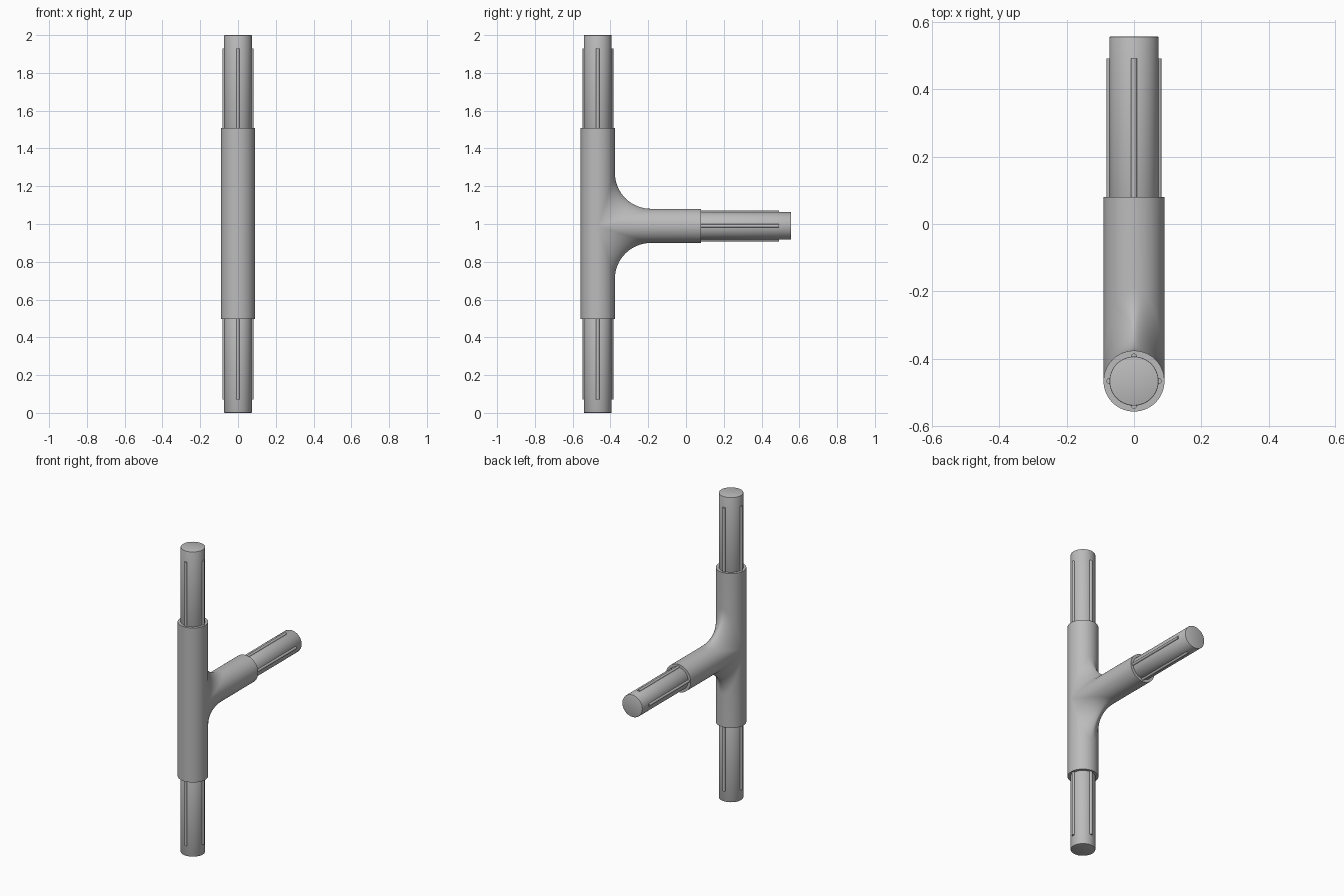
import bpy, bmesh
from math import sin, cos, pi
from mathutils import Vector, Matrix

cube = bpy.data.objects.get("Cube")
if cube:
    bpy.data.objects.remove(cube)

R, FILLET = 0.0905, 0.19               # sleeve radius, fillet radius
PIPE, RIB = 0.073, 0.009
HUB = Vector((0, -0.467, 0.99))        # where the two axes cross
TOP, BOTTOM, BRANCH = 1.509, 0.496, 0.08

grey = bpy.data.materials.new("plain grey")
grey.use_nodes = True
grey.diffuse_color = (0.5, 0.5, 0.5, 1)
grey.node_tree.nodes["Principled BSDF"].inputs["Base Color"].default_value = (0.5, 0.5, 0.5, 1)


def finish(name, bm):
    bmesh.ops.recalc_face_normals(bm, faces=bm.faces[:])
    mesh = bpy.data.meshes.new(name)
    bm.to_mesh(mesh)
    bm.free()
    mesh.materials.append(grey)
    obj = bpy.data.objects.new(name, mesh)
    bpy.context.collection.objects.link(obj)
    bpy.ops.object.select_all(action='DESELECT')
    obj.select_set(True)
    bpy.context.view_layer.objects.active = obj
    bpy.ops.object.shade_smooth_by_angle(angle=0.6)
    return obj


def grid(bm, rows):
    verts = [[bm.verts.new(p) for p in row] for row in rows]
    for a, b in zip(verts, verts[1:]):
        for i in range(len(a) - 1):
            bm.faces.new((a[i], a[i + 1], b[i + 1], b[i]))


def strip(a, side, end):
    """Sleeve end, along the upright, round the fillet, out to the branch end."""
    n1, n2 = Vector((sin(a), cos(a), 0)), Vector((sin(a), 0, side * cos(a)))
    d = (R + FILLET) * cos(a)
    centre = HUB + Vector(((R + FILLET) * sin(a), d, side * d))
    spread = n1.angle(n2, 0)
    pts = [HUB + R * n1 + Vector((0, 0, end - HUB.z))]
    for i in range(17):
        t = i / 16
        if spread < 1e-4:
            n = n1
        else:
            n = (n1 * sin((1 - t) * spread) + n2 * sin(t * spread)) / sin(spread)
        pts.append(centre - FILLET * n)
    return pts + [Vector((pts[-1].x, BRANCH, pts[-1].z))]


# Tee sleeve: blended halves above and below the branch, plain front half
STEPS = 48
angles = [-pi / 2 + pi * i / STEPS for i in range(STEPS + 1)]
bm = bmesh.new()
for side, end in ((1, TOP), (-1, BOTTOM)):
    grid(bm, [strip(a, side, end) for a in angles])
grid(bm, [[(R * sin(a), HUB.y - R * cos(a), z) for z in (BOTTOM, HUB.z, TOP)] for a in angles])
bmesh.ops.remove_doubles(bm, verts=bm.verts[:], dist=1e-5)
bmesh.ops.dissolve_degenerate(bm, edges=bm.edges[:], dist=1e-5)
bmesh.ops.holes_fill(bm, edges=[e for e in bm.edges if e.is_boundary], sides=0)
finish("tee_sleeve", bm)


def rod(bm, radius, start, end, sides, offset=(0, 0), bevel=0):
    """Upright cylinder along z, optionally with softened rims."""
    made = bmesh.ops.create_cone(
        bm, cap_ends=True, segments=sides, radius1=radius, radius2=radius, depth=end - start,
        matrix=Matrix.Translation((offset[0], offset[1], (start + end) / 2)))["verts"]
    if bevel:
        rims = [e for e in bm.edges if abs(e.verts[0].co.z - e.verts[1].co.z) < 1e-5]
        bmesh.ops.bevel(bm, geom=rims, offset=bevel, segments=2, affect='EDGES', profile=0.5)
    return made


def spigot(name, length, ribs, matrix):
    """Pipe end with four half-round ribs, starting inside the sleeve."""
    bm = bmesh.new()
    rod(bm, PIPE, -0.05, length, 64, bevel=0.003)
    for k in range(4):
        rod(bm, RIB, -0.05, ribs, 16, (PIPE * cos(k * pi / 2), PIPE * sin(k * pi / 2)))
    bm.transform(matrix)
    finish(name, bm)


spigot("upper_spigot", 2 - TOP, 1.93 - TOP, Matrix.Translation((0, HUB.y, TOP)))
spigot("lower_spigot", BOTTOM, BOTTOM - 0.07,
       Matrix.Translation((0, HUB.y, BOTTOM)) @ Matrix.Rotation(pi, 4, 'X'))
spigot("branch_spigot", 0.557 - BRANCH, 0.492 - BRANCH,
       Matrix.Translation((0, BRANCH, HUB.z)) @ Matrix.Rotation(-pi / 2, 4, 'X'))
